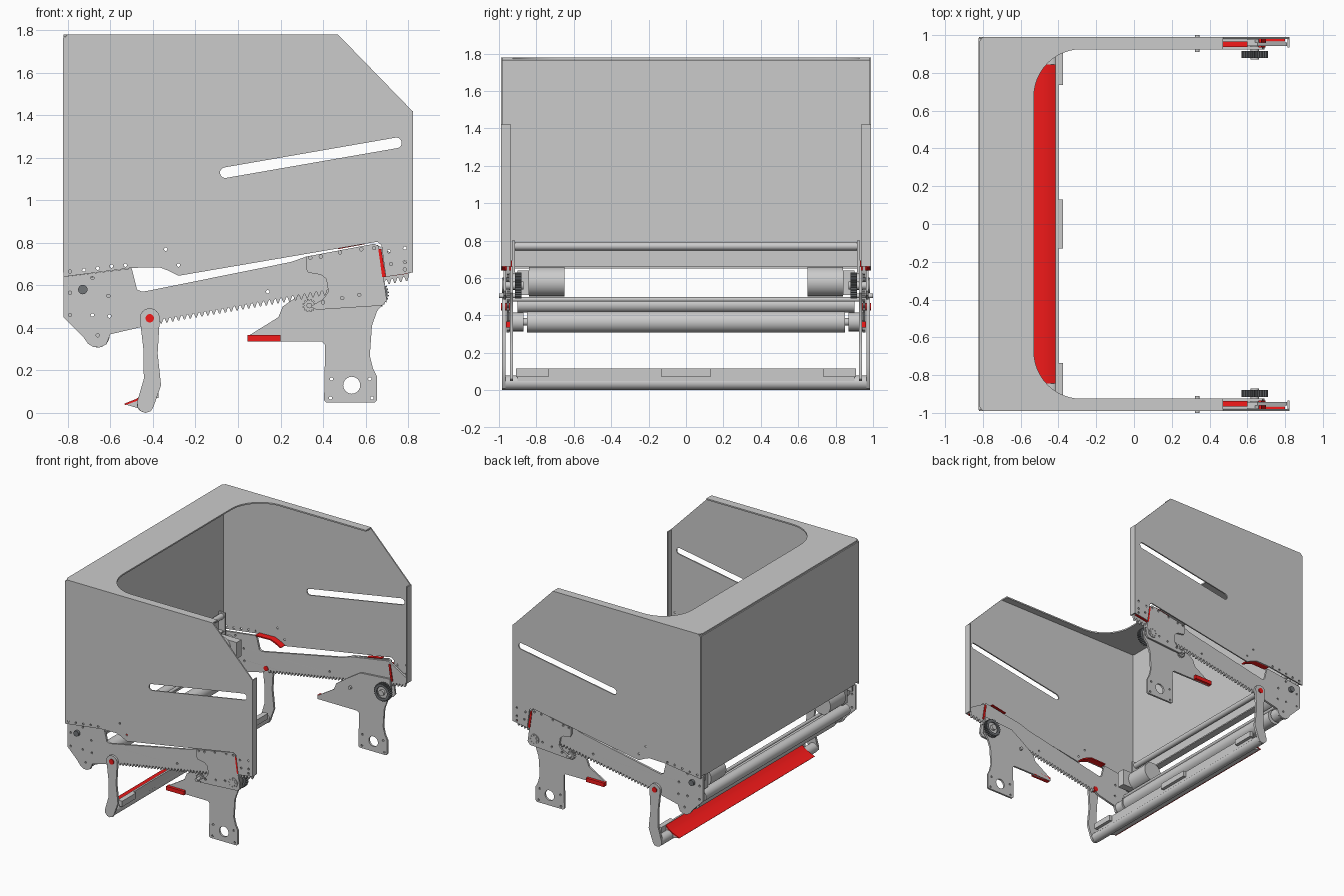
import bpy, bmesh, math
from mathutils import Matrix

if "Cube" in bpy.data.objects:
    bpy.data.objects.remove(bpy.data.objects["Cube"])

RED = bpy.data.materials.new("red_paint")
RED.diffuse_color = (0.9, 0.01, 0.01, 1)
RED.use_nodes = True
RED.node_tree.nodes["Principled BSDF"].inputs["Base Color"].default_value = RED.diffuse_color
DARK = bpy.data.materials.new("dark_metal")
DARK.diffuse_color = (0.17, 0.18, 0.19, 1)
DARK.use_nodes = True
DARK.node_tree.nodes["Principled BSDF"].inputs["Base Color"].default_value = DARK.diffuse_color


def circle(x, z, r, n=24):
    return [(x + r * math.cos(2 * math.pi * i / n), z + r * math.sin(2 * math.pi * i / n)) for i in range(n)]


def dots(pts, r=0.008):
    return [circle(x, z, r, 10) for x, z in pts]


def plate(name, outline, a, b, holes=(), mat=None, flat=False):
    """Extruded profile: x/z outline from y=a to y=b, or x/y outline from z=a to z=b when flat."""
    cu = bpy.data.curves.new(name, 'CURVE')
    cu.dimensions, cu.fill_mode, cu.extrude = '2D', 'BOTH', abs(b - a) / 2
    for loop in [outline, *holes]:
        sp = cu.splines.new('POLY')
        sp.points.add(len(loop) - 1)
        for p, (u, v) in zip(sp.points, loop):
            p.co = (u, v, 0, 1)
        sp.use_cyclic_u = True
    tmp = bpy.data.objects.new("tmp", cu)
    bpy.context.collection.objects.link(tmp)
    bpy.context.view_layer.update()
    deps = bpy.context.evaluated_depsgraph_get()
    me = bpy.data.meshes.new_from_object(tmp.evaluated_get(deps))
    bpy.data.objects.remove(tmp)
    m = (a + b) / 2
    me.transform(Matrix.Translation((0, 0, m)) if flat else
                 Matrix.Translation((0, m, 0)) @ Matrix.Rotation(math.pi / 2, 4, 'X'))
    bm = bmesh.new()
    bm.from_mesh(me)
    bmesh.ops.remove_doubles(bm, verts=bm.verts, dist=1e-5)
    bmesh.ops.recalc_face_normals(bm, faces=bm.faces)
    for f in bm.faces:
        f.smooth = True
    bm.to_mesh(me)
    bm.free()
    me.set_sharp_from_angle(angle=math.radians(30))
    me.materials.clear()
    if mat:
        me.materials.append(mat)
    ob = bpy.data.objects.new(name, me)
    bpy.context.collection.objects.link(ob)
    return ob


def both(name, outline, a, b, **kw):
    for s, side in ((1, "rear"), (-1, "front")):
        plate(f"{side}_{name}", outline, s * a, s * b, **kw)


def rect(x0, z0, x1, z1):
    return [(x0, z0), (x1, z0), (x1, z1), (x0, z1)]


def gear(x, z, r, depth, n):
    return [(x + q * math.cos(t), z + q * math.sin(t)) for i in range(n)
            for q, o in ((r - depth, 0), (r, .3), (r, .6), (r - depth, .9))
            for t in [2 * math.pi * (i + o) / n]]


# side panels with the sloping slot
ang = math.atan2(0.14, 0.805)
slot = [(cx + .025 * math.cos(ang + t + i * math.pi / 8), cz + .025 * math.sin(ang + t + i * math.pi / 8))
        for cx, cz, t in ((.745, 1.27, -math.pi / 2), (-.06, 1.13, math.pi / 2)) for i in range(9)]
panel = [(-.82, .64), (-.82, 1.76), (-.8, 1.78), (.47, 1.78), (.82, 1.42), (.82, .66), (.695, .64),
         (.675, .79), (.655, .805), (-.28, .645), (-.33, .67), (-.37, .685), (-.5, .682)]
rivets = dots([(-.79, .665), (-.725, .672), (-.66, .68), (-.595, .69), (-.53, .695), (-.34, .77), (-.28, .695),
               (.72, .7), (.785, .675), (.785, .71), (.785, .775), (.71, .76)])
both("side_panel", panel, .98, .99, holes=[slot] + rivets)
both("panel_lip", rect(.812, .66, .822, 1.42), .935, .99)

# back panel, bottom fold and U-shaped top flange
plate("back_panel", rect(-.823, .66, -.812, 1.765), -.985, .985)
plate("back_bottom_fold", rect(-.82, .65, -.765, .66), -.93, .93)
arc = [(-.28 - .25 * math.sin(i * math.pi / 24), .675 + .25 * math.cos(i * math.pi / 24)) for i in range(13)]
half = [(-.82, .965), (-.80, .99), (.47, .99), (.47, .925)] + arc
plate("top_flange", half + [(x, -y) for x, y in reversed(half)], 1.769, 1.78, flat=True)

# toothed rack arms
N = 44
teeth = []
for i in range(N):
    for o, d in ((0, 0), (.3, -.022), (.5, -.022), (.8, 0)):
        t = (i + o) / N
        teeth.append((-.40 + 1.21 * t, .435 + .21 * t + d))
rack = ([(-.82, .64), (-.82, .45), (-.73, .36), (-.705, .325), (-.68, .31), (-.65, .308), (-.62, .322), (-.60, .37),
         (-.45, .405)] + teeth + [(.81, .70), (.655, .79), (.32, .735), (.25, .71), (-.42, .575), (-.45, .57),
                                  (-.475, .58), (-.50, .68)])
both("rack_arm", rack, .943, .96,
     holes=dots([(-.79, .565), (-.79, .46), (-.685, .635), (-.685, .46), (-.605, .455), (-.61, .55), (.14, .57),
                 (-.66, .365)]))

# carriage: inner leg plate and outer cover plate
leg = [(.045, .335), (.045, .36), (.19, .45), (.21, .50), (.31, .57), (.42, .64), (.68, .66), (.69, .52),
       (.655, .48), (.63, .41), (.62, .27), (.635, .21), (.655, .17), (.655, .06), (.645, .05), (.415, .05),
       (.405, .06), (.41, .32), (.395, .335)]
both("carriage_leg", leg, .925, .94,
     holes=[circle(.535, .13, .04)] + dots([(.435, .07), (.63, .07), (.44, .16), (.62, .16)]))
cover = [(.32, .735), (.64, .795), (.66, .785), (.69, .60), (.70, .53), (.68, .505), (.37, .485), (.34, .50),
         (.40, .535), (.425, .57), (.415, .63), (.39, .65), (.33, .66), (.32, .68)]
both("carriage_cover", cover, .962, .977,
     holes=dots([(.34, .73), (.39, .735), (.48, .755), (.58, .77), (.64, .775), (.40, .52), (.49, .54), (.57, .555)]))

# drive wheels, pinions and bolts
both("drive_gear", gear(.64, .56, .07, .009, 28), .88, .915, mat=DARK, holes=[circle(.64, .56, .045)])
both("drive_gear_web", circle(.64, .56, .046), .89, .905)
both("drive_gear_axle", circle(.64, .56, .022), .87, .985)
both("drive_bearing", circle(.64, .56, .04), .977, .983, holes=dots(circle(.64, .56, .03, 8), .004))
both("pinion", gear(.335, .505, .032, .008, 12), .94, .96)
both("pinion_axle", circle(.335, .505, .013), .91, 1.0)
both("motor_bolt", circle(-.73, .58, .022), .96, .98, mat=DARK)

# cross bars, roller and motors between the arms
for name, x, z, r, w in (("upper_cross_tube", -.785, .77, .022, .92), ("middle_cross_tube", -.765, .457, .042, .9),
                         ("lower_roller", -.66, .365, .057, .85), ("roller_axle", -.66, .365, .02, .95),
                         ("front_cross_rod", -.70, .485, .012, .94)):
    plate(name, circle(x, z, r, 32), -w, w)
both("roller_bearing", circle(-.66, .365, .05), .87, .943)
both("motor", circle(-.73, .58, .078, 32), .65, .84)
both("motor_gearbox", rect(-.78, .51, -.60, .64), .84, .90)
both("motor_mount", circle(-.73, .58, .045), .90, .945)
both("upper_tube_bracket", rect(-.81, .60, -.755, .80), .915, .93)

# swinging arms with red pivots
arm = [(-.415 + .047 * math.cos(t), .445 + .047 * math.sin(t)) for t in [i * math.pi / 12 for i in range(13)]]
arm += [(-.445, .30), (-.443, .16), (-.475, .05), (-.472, .025), (-.455, .007), (-.435, 0), (-.41, .008),
        (-.397, .03), (-.362, .13), (-.378, .28)]
both("swing_arm", arm, .965, .983)
both("arm_pivot", circle(-.415, .445, .02), .94, .99, mat=RED)

# bottom bumper bar with red upper blade
plate("bumper_bar", circle(-.437, .04, .038, 28), -.965, .965)
plate("bumper_body", [(-.53, .04), (-.48, .055), (-.44, .075), (-.41, .105), (-.40, .05), (-.43, .004), (-.47, .022)],
      -.84, .84)
plate("bumper_blade", [(-.535, .043), (-.53, .037), (-.48, .055), (-.44, .075), (-.41, .108), (-.416, .114),
                       (-.446, .084), (-.483, .064)], -.845, .845, mat=RED)
plate("bumper_lip", rect(-.415, .05, -.40, .115), -.9, .9)
for name, y0, y1 in (("middle", -.13, .13), ("rear", .735, .91), ("front", -.91, -.735)):
    plate(name + "_bumper_clamp", rect(-.405, .07, -.375, .115), y0, y1)

# red stops and folded edges
both("carriage_stop", rect(.045, .335, .20, .366), .925, .962, mat=RED)
both("end_stop", [(.66, .77), (.678, .64), (.695, .64), (.674, .77)], .935, .982, mat=RED)
both("panel_edge_fold", [(.695, .64), (.80, .655), (.80, .663), (.695, .648)], .965, .985, mat=RED)
both("carriage_top_fold", [(.47, .77), (.60, .794), (.60, .80), (.47, .776)], .937, .967, mat=RED)
both("panel_curve_fold", [(-.50, .682), (-.37, .685), (-.33, .67), (-.28, .645), (-.275, .653), (-.325, .68),
                          (-.365, .694), (-.50, .691)], .93, .981, mat=RED)
